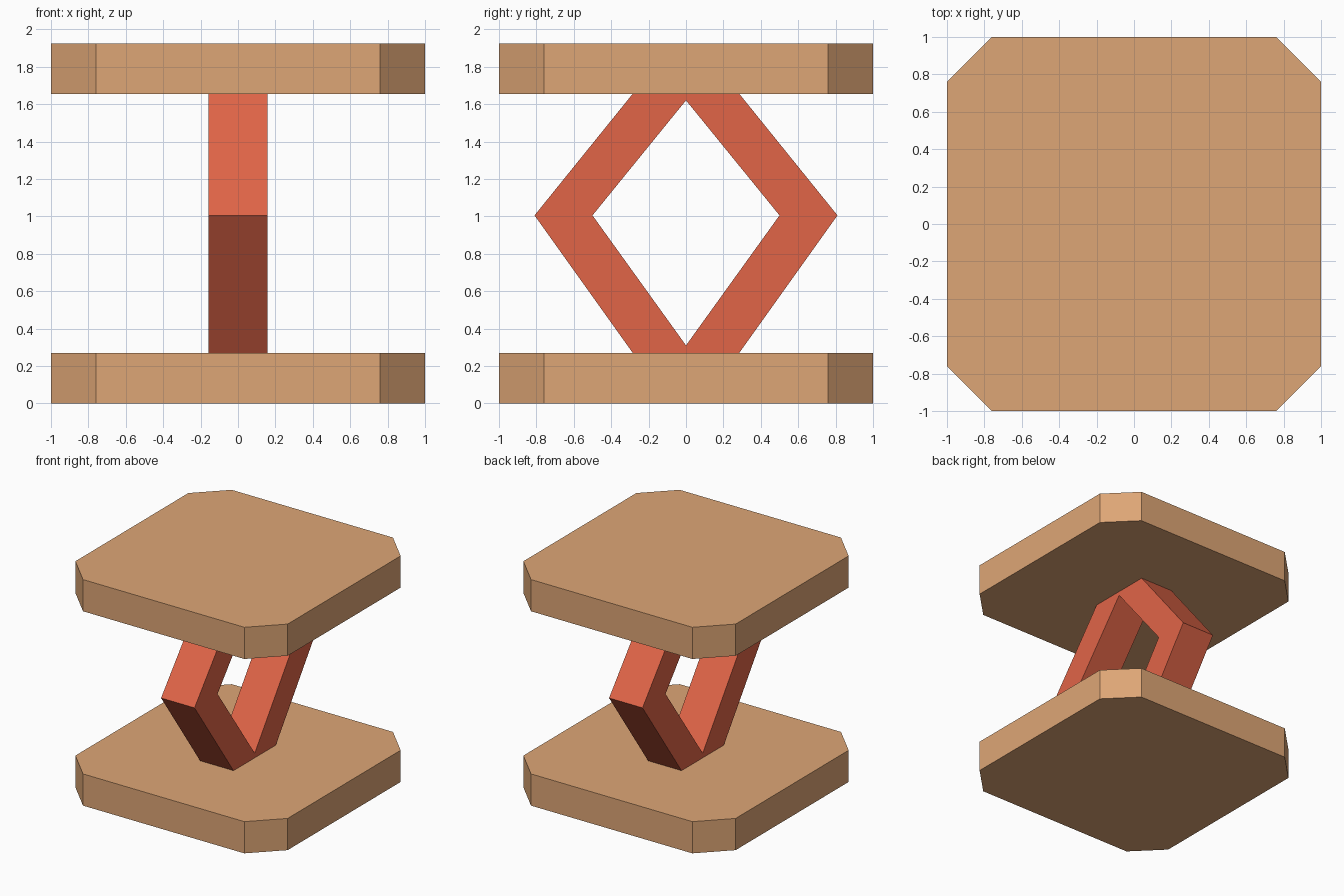
import bpy
from math import pi

if "Cube" in bpy.data.objects:
    bpy.data.objects.remove(bpy.data.objects["Cube"])


def material(name, rgb):
    mat = bpy.data.materials.new(name)
    mat.diffuse_color = (*rgb, 1)
    mat.use_nodes = True
    mat.node_tree.nodes["Principled BSDF"].inputs["Base Color"].default_value = mat.diffuse_color
    return mat


def prism(name, loops, depth, mat, location, rotation=(0, 0, 0)):
    """Extrude closed 2D outlines (later loops cut holes) and bake to a mesh."""
    curve = bpy.data.curves.new(name, 'CURVE')
    curve.dimensions = '2D'
    curve.fill_mode = 'BOTH'
    curve.extrude = depth / 2
    for pts in loops:
        spline = curve.splines.new('POLY')
        spline.points.add(len(pts) - 1)
        for point, (x, y) in zip(spline.points, pts):
            point.co = (x, y, 0, 1)
        spline.use_cyclic_u = True
    temp = bpy.data.objects.new(name + "_outline", curve)
    mesh = bpy.data.meshes.new_from_object(temp)
    bpy.data.objects.remove(temp)
    for poly in mesh.polygons:
        poly.use_smooth = False
    mesh.materials.clear()
    mesh.materials.append(mat)
    obj = bpy.data.objects.new(name, mesh)
    obj.location = location
    obj.rotation_euler = rotation
    bpy.context.collection.objects.link(obj)
    return obj


wood = material("wood", (0.73, 0.38, 0.18))
red = material("red", (0.75, 0.13, 0.064))

THICK, TOP = 0.27, 1.655

# Square plates with chamfered corners
c = 0.76
octagon = [(c, -1), (1, -c), (1, c), (c, 1), (-c, 1), (-1, c), (-1, -c), (-c, -1)]
for name, z in (("base_plate", 0), ("top_plate", TOP)):
    prism(name, [octagon], THICK, wood, (0, 0, z + THICK / 2))

# Diamond-shaped frame between the plates, drawn in the y-z plane
mid = 1.005
outer = [(0.285, THICK), (0.81, mid), (0.285, TOP),
         (-0.285, TOP), (-0.81, mid), (-0.285, THICK)]
inner = [(0, 0.31), (0.5, mid), (0, 1.62), (-0.5, mid)]
prism("diamond_support", [outer, inner], 0.315, red, (0, 0, 0), (pi / 2, 0, pi / 2))
